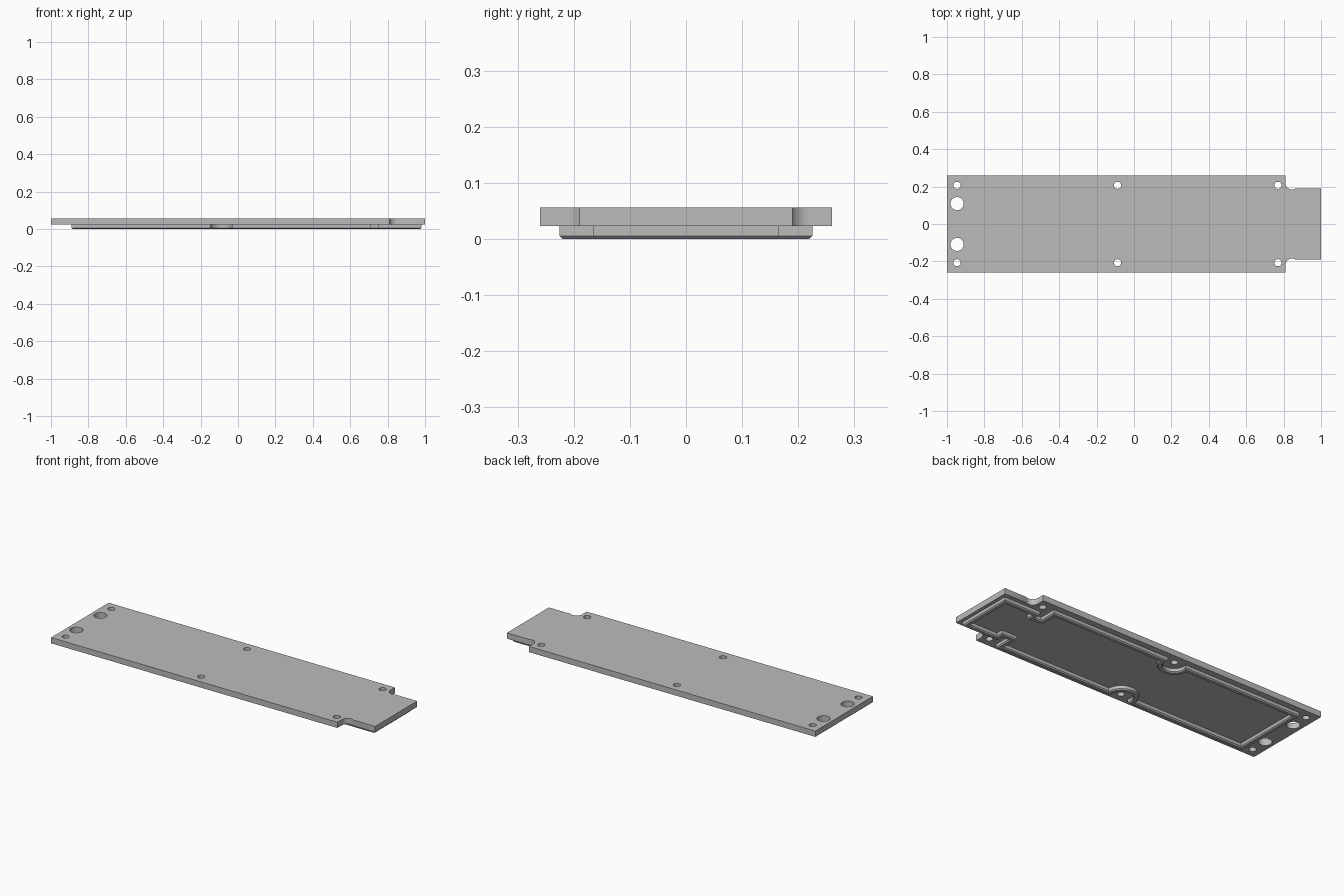
import bpy, bmesh
from math import sin, cos, radians, sqrt, degrees, acos
from mathutils import Vector

cube = bpy.data.objects.get("Cube")
if cube:
    bpy.data.objects.remove(cube, do_unlink=True)

grey = bpy.data.materials.new("plain grey")
grey.use_nodes = True
colour = (0.5, 0.5, 0.5, 1)
grey.diffuse_color = colour
grey.node_tree.nodes["Principled BSDF"].inputs["Base Color"].default_value = colour

PLATE_LOW, PLATE_TOP = 0.023, 0.056
HOLE_Y = 0.207


def arc(cx, cy, r, start, end, steps):
    """Points along an arc, angles in degrees."""
    angles = [radians(start + (end - start) * i / steps) for i in range(steps + 1)]
    return [(cx + r * cos(a), cy + r * sin(a)) for a in angles]


def mirrored(half):
    """Close a +y half outline with its reflection."""
    return half + [(x, -y) for x, y in reversed(half)]


def finish(name, bm):
    bmesh.ops.remove_doubles(bm, verts=bm.verts, dist=0.00005)
    bmesh.ops.recalc_face_normals(bm, faces=bm.faces)
    mesh = bpy.data.meshes.new(name)
    bm.to_mesh(mesh)
    bm.free()
    mesh.materials.clear()
    mesh.materials.append(grey)
    obj = bpy.data.objects.new(name, mesh)
    bpy.context.collection.objects.link(obj)
    bpy.ops.object.select_all(action='DESELECT')
    obj.select_set(True)
    bpy.context.view_layer.objects.active = obj
    bpy.ops.object.shade_smooth_by_angle(angle=radians(30))
    return obj


def extruded_outline(name, loops, low, top):
    """Solid plate from an outer loop and hole loops."""
    curve = bpy.data.curves.new(name + " outline", 'CURVE')
    curve.dimensions = '2D'
    curve.fill_mode = 'BOTH'
    curve.extrude = (top - low) / 2
    for loop in loops:
        spline = curve.splines.new('POLY')
        spline.points.add(len(loop) - 1)
        for point, (x, y) in zip(spline.points, loop):
            point.co = (x, y, 0, 1)
        spline.use_cyclic_u = True
    temp = bpy.data.objects.new(name + " outline", curve)
    bpy.context.collection.objects.link(temp)
    mesh = bpy.data.meshes.new_from_object(temp)
    bm = bmesh.new()
    bm.from_mesh(mesh)
    bmesh.ops.translate(bm, verts=bm.verts, vec=(0, 0, (low + top) / 2))
    bpy.data.objects.remove(temp, do_unlink=True)
    bpy.data.curves.remove(curve)
    bpy.data.meshes.remove(mesh)
    return finish(name, bm)


def inset(loop, distance):
    """Mitred inward offset of a clockwise loop."""
    result = []
    for i, point in enumerate(loop):
        here = Vector(point)
        before = (here - Vector(loop[i - 1])).normalized()
        after = (Vector(loop[(i + 1) % len(loop)]) - here).normalized()
        n1 = Vector((before.y, -before.x))
        n2 = Vector((after.y, -after.x))
        result.append(here + (n1 + n2) * distance / (1 + n1.dot(n2)))
    return result


def swept_ridge(name, loop, profile):
    """Closed ridge: each profile entry is (inset, height)."""
    bm = bmesh.new()
    rings = [[bm.verts.new((p[0], p[1], z)) for p in inset(loop, d)] for d, z in profile]
    for k, ring in enumerate(rings):
        other = rings[(k + 1) % len(rings)]
        for i in range(len(ring)):
            j = (i + 1) % len(ring)
            bm.faces.new((ring[i], ring[j], other[j], other[i]))
    return finish(name, bm)


# Base plate: stepped tab with rounded relief corners, and drilled holes
plate_half = [(-1, 0.26), (0.81, 0.26)]
plate_half += arc(0.845, 0.22, 0.035, 180, 301, 14)
plate_half += [(1, 0.19)]
holes = []
for side in (1, -1):
    for x in (-0.946, -0.088, 0.77):
        holes.append(arc(x, side * HOLE_Y, 0.019, 0, 348.75, 31))
    holes.append(arc(-0.946, side * 0.109, 0.035, 0, 348.75, 31))
extruded_outline("base_plate", [mirrored(plate_half)] + holes, PLATE_LOW, PLATE_TOP)

# Underside ridge: skirts the middle screw holes and dips into narrow slots
edge, radius = 0.225, 0.06
tilt = degrees(acos(sqrt(radius ** 2 - (edge - HOLE_Y) ** 2) / radius))
ridge_half = [(-0.89, edge)]
ridge_half += arc(-0.09, HOLE_Y, radius, 180 - tilt, 360 + tilt, 24)
ridge_half += [(0.71, edge), (0.71, 0.125), (0.75, 0.125), (0.75, 0.165), (0.98, 0.165)]
width, chamfer = 0.028, 0.006
swept_ridge("underside_ridge", mirrored(ridge_half), [
    (0, PLATE_LOW + 0.004), (0, chamfer), (chamfer, 0),
    (width - chamfer, 0), (width, chamfer), (width, PLATE_LOW + 0.004)])
